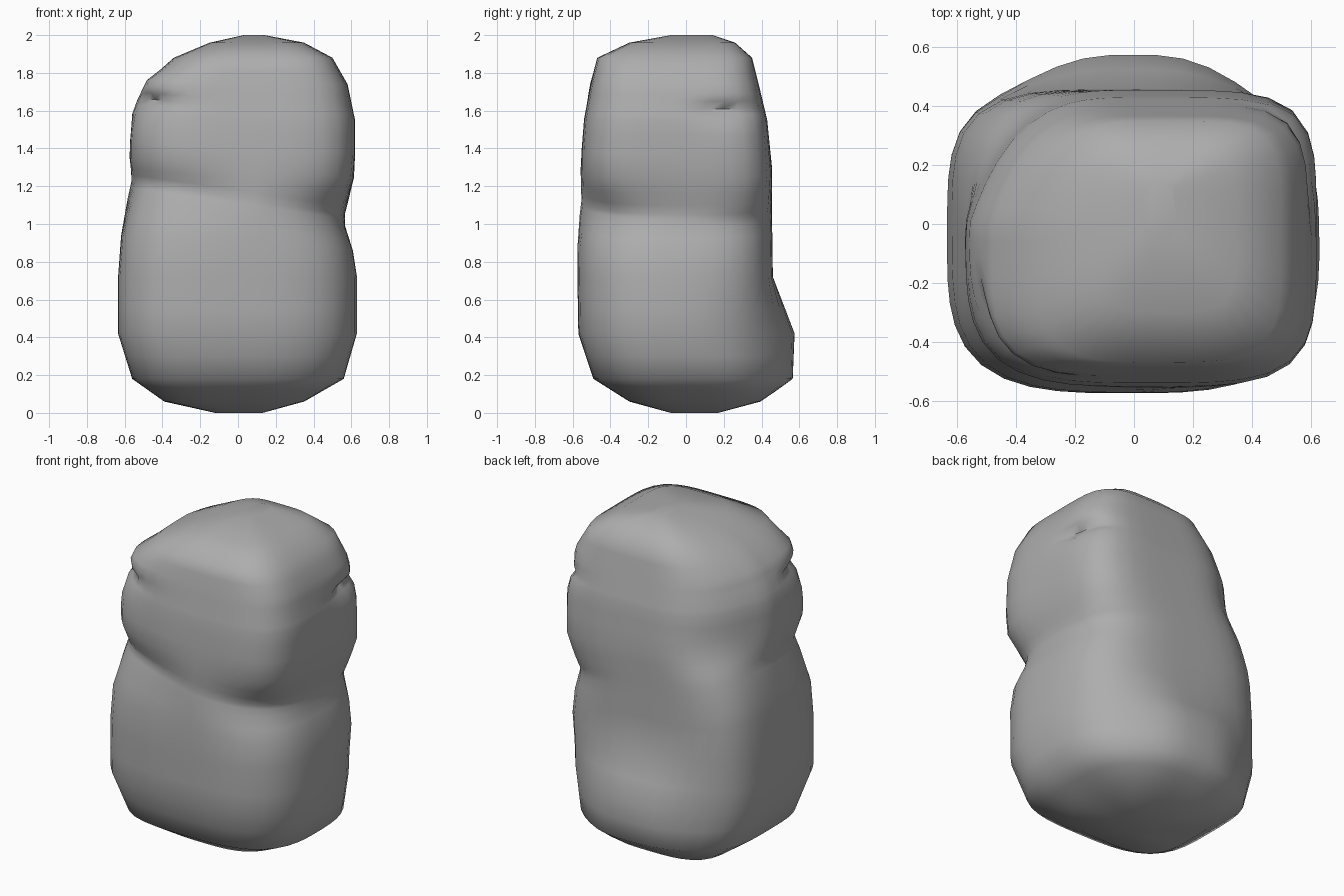
import bpy, bmesh
from math import sin, cos, pi, exp

cube = bpy.data.objects.get("Cube")
if cube:
    bpy.data.objects.remove(cube, do_unlink=True)

SEGMENTS = 48

# Outline: height, left and right extent, front and back extent
OUTLINE = [
    (0.0, -0.12, 0.13, -0.08, 0.17),
    (0.06, -0.39, 0.35, -0.30, 0.36),
    (0.18, -0.56, 0.56, -0.49, 0.45),
    (0.42, -0.635, 0.63, -0.57, 0.46),
    (0.72, -0.635, 0.63, -0.575, 0.46),
    (1.06, -0.61, 0.595, -0.575, 0.455),
    (1.3, -0.58, 0.62, -0.56, 0.455),
    (1.55, -0.56, 0.62, -0.54, 0.43),
    (1.74, -0.48, 0.58, -0.505, 0.385),
    (1.88, -0.34, 0.5, -0.47, 0.35),
    (1.96, -0.15, 0.35, -0.30, 0.26),
    (2.0, 0.03, 0.14, -0.08, 0.14),
]
EXTRA_LEVELS = [0.12, 0.3, 0.55, 0.9, 0.98, 1.11, 1.14, 1.18, 1.23, 1.4, 1.48, 1.58, 1.61, 1.65, 1.69, 1.81]


def clamp(v):
    return max(0.0, min(1.0, v))


def section(z):
    for a, b in zip(OUTLINE, OUTLINE[1:]):
        if z <= b[0]:
            t = (z - a[0]) / (b[0] - a[0])
            return [p + (q - p) * t for p, q in zip(a[1:], b[1:])]
    return OUTLINE[-1][1:]


def groove(z, low, deep, high):
    """Rises to one at the deep level and falls to zero at both ends."""
    return clamp(min((z - low) / (deep - low), (high - z) / (high - deep)))


def near(angle, centre, width):
    d = (angle - centre + pi) % (2 * pi) - pi
    return exp(-(d / width) ** 2)


def corner_power(z, c, s):
    """How boxy each of the four corners is at a height."""
    upper = clamp((z - 1.1) / 0.2)
    if c > 0:
        return 3.4 + 1.5 * upper if s > 0 else 3.0 + 1.2 * upper
    return 3.4 + 0.7 * (1 - upper) if s > 0 else 3.4


def surface_point(z, angle):
    x0, x1, y0, y1 = section(z)
    c, s = cos(angle), sin(angle)
    n = corner_power(z, c, s)
    r = (abs(c) ** n + abs(s) ** n) ** (-1 / n)
    x = (x0 + x1) / 2 + r * c * (x1 - x0) / 2
    y = (y0 + y1) / 2 + r * s * (y1 - y0) / 2

    # waist crease, strongest on the front corners
    front = clamp(0.5 - 1.1 * y)
    side = 0.2 + 0.8 * clamp(abs(x - 0.1) / 0.4)
    pinch = 0.12 * groove(z, 0.88, 1.14, 1.33) * front * side
    pinch += 0.03 * groove(z, 0.8, 1.12, 1.33) * near(angle, 0.2 * pi, 0.4)
    # creases under the cap on two opposite corners
    cap = near(angle, 1.2 * pi, 0.3) + near(angle, 0.17 * pi, 0.28)
    pinch += 0.09 * groove(z, 1.52, 1.61, 1.66) * cap
    # the cap overhangs the crease on the right
    pinch -= 0.04 * groove(z, 1.63, 1.72, 1.92) * near(angle, 1.25 * pi, 0.4)
    # flattened lower corner at the back left
    pinch += 0.045 * groove(z, 0.05, 0.45, 0.85) * near(angle, 0.2 * pi, 0.35)
    x, y = x * (1 - pinch), y * (1 - pinch)

    # back bulge low down, and a narrower upper corner at the back
    if y > 0:
        bulge = clamp(min(z / 0.18, (0.72 - z) / 0.3))
        y += 0.115 * exp(-(abs(x) / 0.36) ** 3) * bulge * clamp(y / 0.4)
        if x < 0:
            x *= 1 - 0.25 * clamp((z - 0.95) / 0.4) * clamp(y / 0.4)
    # creases slope down towards the left
    z -= 0.16 * x * groove(z, 0.75, 1.14, 1.5)
    z -= 0.11 * min(x, 0) * clamp(0.7 - y) * groove(z, 1.4, 1.61, 1.86)
    return x, y, z


# Stone body
bm = bmesh.new()
rings = []
for level in sorted([row[0] for row in OUTLINE] + EXTRA_LEVELS):
    rings.append([bm.verts.new(surface_point(level, 2 * pi * i / SEGMENTS))
                  for i in range(SEGMENTS)])
for low, high in zip(rings, rings[1:]):
    for i in range(SEGMENTS):
        j = (i + 1) % SEGMENTS
        bm.faces.new((low[i], low[j], high[j], high[i]))
bm.faces.new(rings[0][::-1])
bm.faces.new(rings[-1])
mesh = bpy.data.meshes.new("stacked_stone")
bm.to_mesh(mesh)
bm.free()
stone = bpy.data.objects.new("stacked_stone", mesh)
bpy.context.collection.objects.link(stone)

# Stone colour
grey = bpy.data.materials.new("stone_grey")
grey.use_nodes = True
colour = (0.42, 0.42, 0.42, 1.0)
grey.diffuse_color = colour
grey.node_tree.nodes["Principled BSDF"].inputs["Base Color"].default_value = colour
mesh.materials.append(grey)

# Smooth shading with sharp creases
bpy.ops.object.select_all(action="DESELECT")
stone.select_set(True)
bpy.context.view_layer.objects.active = stone
bpy.ops.object.shade_smooth_by_angle(angle=1.1)
